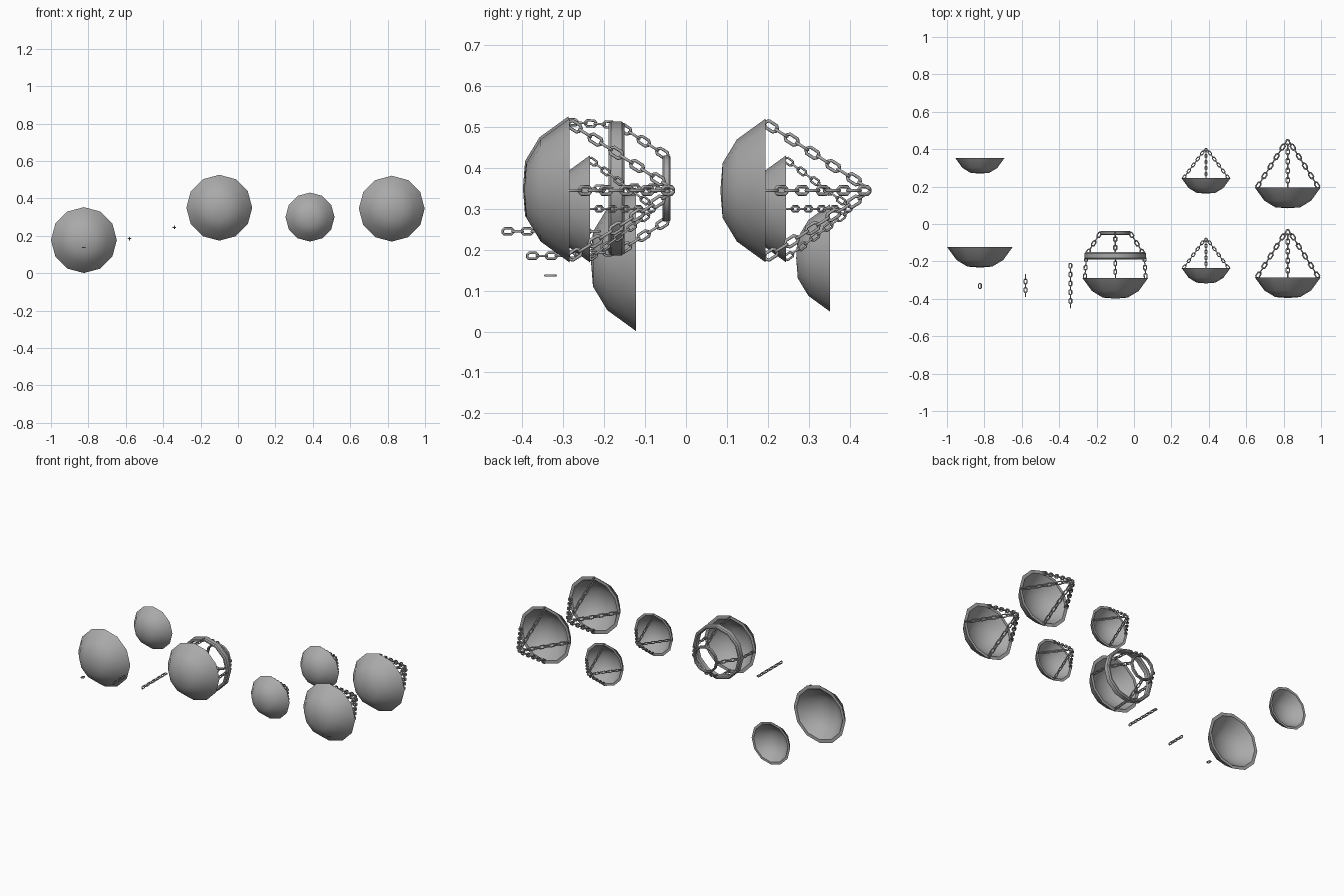
import bpy, bmesh, math
from mathutils import Vector, Matrix

cube = bpy.data.objects.get("Cube")
if cube:
    bpy.data.objects.remove(cube, do_unlink=True)

# Single metal colour
GREY = (0.4, 0.4, 0.4, 1.0)
metal = bpy.data.materials.new("grey_metal")
metal.use_nodes = True
metal.diffuse_color = GREY
metal.node_tree.nodes["Principled BSDF"].inputs["Base Color"].default_value = GREY

SIDES = 12
LINK_HALF, LINK_WIDE, WIRE = 0.0165, 0.011, 0.0032
X, Y, Z = Vector((1, 0, 0)), Vector((0, 1, 0)), Vector((0, 0, 1))


def finish(bm, name, location=(0, 0, 0), angle=35):
    bmesh.ops.recalc_face_normals(bm, faces=bm.faces)
    mesh = bpy.data.meshes.new(name)
    bm.to_mesh(mesh)
    bm.free()
    mesh.materials.append(metal)
    ob = bpy.data.objects.new(name, mesh)
    ob.location = location
    bpy.context.collection.objects.link(ob)
    bpy.ops.object.select_all(action="DESELECT")
    ob.select_set(True)
    bpy.context.view_layer.objects.active = ob
    bpy.ops.object.shade_smooth_by_angle(angle=math.radians(angle))
    return ob


def lathe(name, profile, location, closed=False):
    """Turn (radius, y) points around the y axis."""
    bm = bmesh.new()
    verts = [bm.verts.new((0, y, r)) for r, y in profile]
    pairs = list(zip(verts, verts[1:]))
    if closed:
        pairs.append((verts[-1], verts[0]))
    edges = [bm.edges.new(p) for p in pairs]
    bmesh.ops.spin(bm, geom=verts + edges, cent=(0, 0, 0), axis=Y,
                   angle=math.tau, steps=SIDES)
    bmesh.ops.remove_doubles(bm, verts=bm.verts, dist=0.0001)
    return finish(bm, name, location)


def bowl(name, radius, location):
    outer = [(0, -0.63), (0.38, -0.60), (0.71, -0.40), (1, 0)]
    inner = [(0.89, 0), (0.63, -0.32), (0.34, -0.49), (0, -0.52)]
    lathe(name, [(r * radius, y * radius) for r, y in outer + inner], location)


def hoop(name, radius, thick, depth, location):
    c, h, inside = thick * 0.3, depth / 2, radius - thick
    lathe(name, [(radius - c, -h), (radius, c - h), (radius, h - c), (radius - c, h),
                 (inside + c, h), (inside, h - c), (inside, c - h), (inside + c, -h)],
          location, closed=True)


def add_link(bm, centre, along, side, scale):
    """One stretched eight-cornered loop lying in the along/side plane."""
    normal = side.cross(along)
    frame = Matrix((side, along, normal)).transposed()
    corners, tube = 8, 6
    rings = []
    for i in range(corners):
        a = math.tau * (i + 0.5) / corners
        out = Vector((math.cos(a), math.sin(a), 0))
        shift = Y * math.copysign(LINK_HALF - LINK_WIDE, out.y)
        ring = []
        for j in range(tube):
            t = math.tau * j / tube
            p = out * (LINK_WIDE - WIRE + WIRE * math.cos(t)) + shift + Z * WIRE * math.sin(t)
            ring.append(bm.verts.new(centre + frame @ (p * scale)))
        rings.append(ring)
    for i in range(corners):
        a, b = rings[i], rings[(i + 1) % corners]
        for j in range(tube):
            k = (j + 1) % tube
            bm.faces.new((a[j], a[k], b[k], b[j]))


def chain(name, start, end, count, side, scale=1.0):
    """Links from tip to tip, each turned a quarter from the last."""
    start, end = Vector(start), Vector(end)
    along = (end - start).normalized()
    side = (side - along * side.dot(along)).normalized()
    across = along.cross(side)
    first = start + along * LINK_HALF * scale
    last = end - along * LINK_HALF * scale
    bm = bmesh.new()
    for i in range(count):
        f = i / max(count - 1, 1)
        add_link(bm, first.lerp(last, f), along, across if i % 2 else side, scale)
    finish(bm, name, angle=65)


def four_chains(name, centre, r0, y0, r1, y1, count, scale):
    """Chains at the top, bottom and both sides of the y axis."""
    for k, label in enumerate(("left", "top", "right", "bottom")):
        a = k * math.pi / 2
        out = Vector((math.cos(a), 0, math.sin(a)))
        base = Vector((centre[0], 0, centre[1]))
        chain(f"{name}_{label}", base + out * r0 + Y * y0, base + out * r1 + Y * y1,
              count, out, scale)


# Loose bowls
bowl("loose_large_bowl", 0.176, (-0.824, -0.122, 0.177))
bowl("loose_small_bowl", 0.131, (-0.824, 0.352, 0.18))

# Loose chain pieces
chain("single_link", (-0.824, -0.348, 0.137), (-0.824, -0.313, 0.137), 1, X)
chain("short_chain", (-0.58, -0.392, 0.185), (-0.58, -0.267, 0.185), 5, Z)
chain("long_chain", (-0.34, -0.452, 0.245), (-0.34, -0.207, 0.245), 10, Z)

# Bowl hung from two hoops
mid = (-0.1, 0.35)
bowl("hoop_bowl", 0.176, (mid[0], -0.288, mid[1]))
hoop("wide_hoop", 0.164, 0.02, 0.038, (mid[0], -0.17, mid[1]))
hoop("narrow_hoop", 0.081, 0.012, 0.02, (mid[0], -0.048, mid[1]))
four_chains("lower_chain", mid, 0.163, -0.295, 0.155, -0.172, 5, 1.0)
four_chains("upper_chain", mid, 0.155, -0.165, 0.076, -0.042, 5, 1.15)

# Bowls hung from chains that meet at one point
for row, dy in (("front", 0), ("back", 0.48)):
    bowl(f"{row}_small_bowl", 0.131, (0.385, -0.235 + dy, 0.30))
    four_chains(f"{row}_small_chain", (0.385, 0.30), 0.124, -0.24 + dy, 0, -0.073 + dy, 10, 0.88)
    bowl(f"{row}_large_bowl", 0.176, (0.822, -0.285 + dy, 0.345))
    four_chains(f"{row}_large_chain", (0.822, 0.345), 0.168, -0.29 + dy, 0, -0.026 + dy, 10, 1.28)
